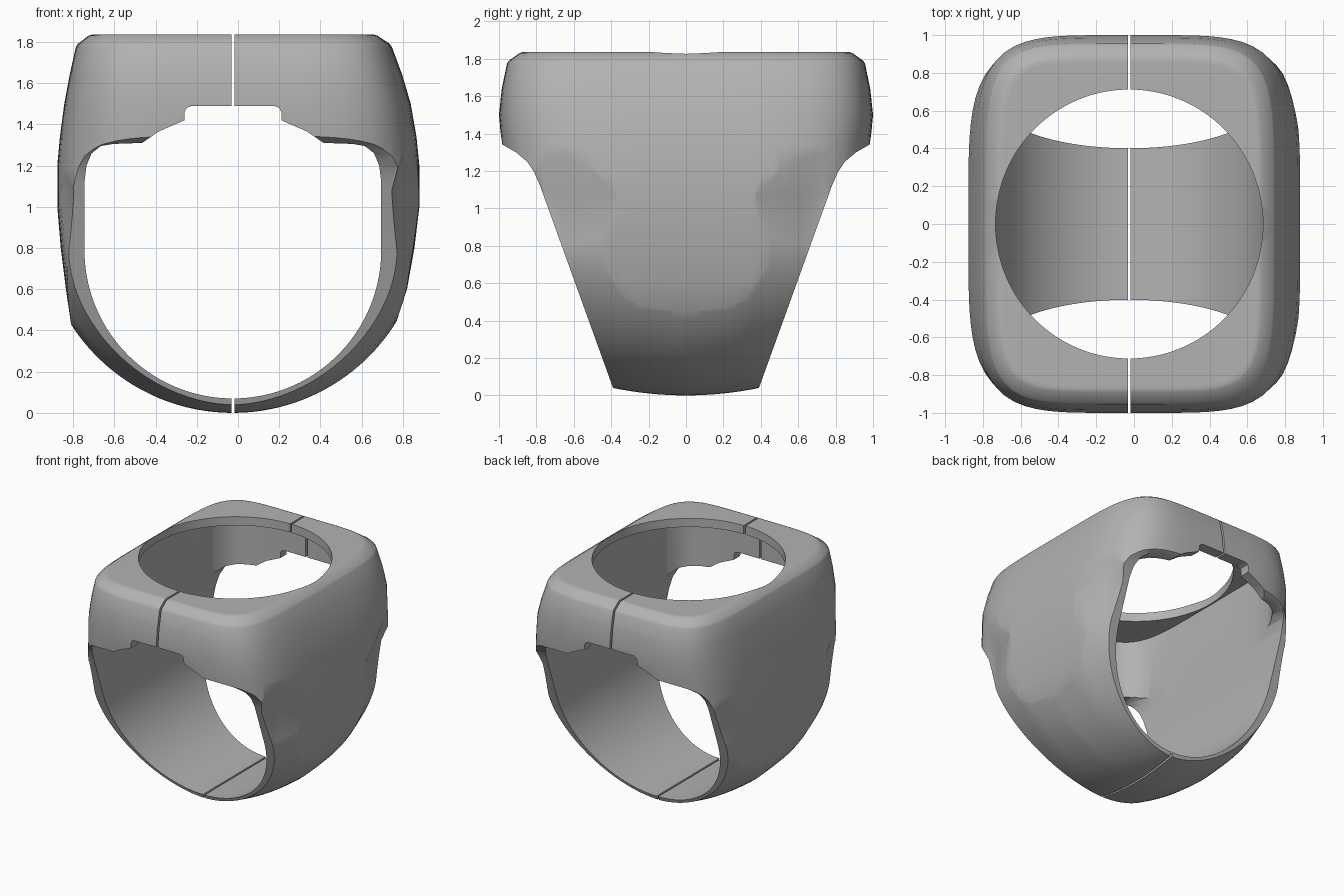
import bpy, bmesh
from math import sin, cos, pi, radians

old = bpy.data.objects.get("Cube")
if old:
    bpy.data.objects.remove(old, do_unlink=True)

CX = -0.025  # centre line of bore, top hole and split

grey = bpy.data.materials.new("plain_grey")
grey.use_nodes = True
grey.diffuse_color = (0.45, 0.45, 0.45, 1)
grey.node_tree.nodes["Principled BSDF"].inputs["Base Color"].default_value = (0.45, 0.45, 0.45, 1)


def loft(name, rings):
    """Closed solid through a list of equally long point rings."""
    bm = bmesh.new()
    rows = [[bm.verts.new(p) for p in ring] for ring in rings]
    n = len(rows[0])
    for lo, hi in zip(rows, rows[1:]):
        for i in range(n):
            j = (i + 1) % n
            bm.faces.new((lo[i], lo[j], hi[j], hi[i]))
    bm.faces.new(rows[0])
    bm.faces.new(rows[-1])
    bmesh.ops.recalc_face_normals(bm, faces=bm.faces)
    mesh = bpy.data.meshes.new(name)
    bm.to_mesh(mesh)
    bm.free()
    mesh.materials.append(grey)
    obj = bpy.data.objects.new(name, mesh)
    bpy.context.collection.objects.link(obj)
    return obj


def superellipse(cx, a, b, n, z, count=112):
    ring = []
    for i in range(count):
        t = 2 * pi * i / count
        c, s = cos(t), sin(t)
        r = (abs(c) ** n + abs(s) ** n) ** (-1 / n)
        ring.append((cx + a * r * c, b * r * s, z))
    return ring


def combine(target, tool, operation):
    mod = target.modifiers.new("cut", 'BOOLEAN')
    mod.operation = operation
    mod.solver = 'EXACT'
    mod.object = tool
    tool.hide_render = True
    bpy.context.view_layer.objects.active = target
    bpy.ops.object.modifier_apply(modifier=mod.name)
    bpy.data.objects.remove(tool, do_unlink=True)


def mirrored(half, cx=0):
    return [(cx + u, v) for u, v in half] + [(cx - u, v) for u, v in reversed(half)]


def prism_y(name, profile, y=1.3):
    return loft(name, [[(u, s * y, v) for u, v in profile] for s in (-1, 1)])


def blend(table, t):
    """Smoothed interpolation between (position, value) pairs."""
    for (t0, v0), (t1, v1) in zip(table, table[1:]):
        if t <= t1:
            return v0 + (v1 - v0) * (t - t0) / (t1 - t0)
    return table[-1][1]


# Head: rounded block, rows of height, right edge, left edge, depth, squareness
rows = [(-0.05, -0.68, 0.63, 0.98, 4.5), (0.43, -0.81, 0.765, 0.98, 4.5),
        (0.6, -0.835, 0.82, 0.98, 4.5), (0.8, -0.86, 0.856, 0.98, 4.5),
        (1.0, -0.877, 0.88, 0.98, 4.5), (1.2, -0.877, 0.88, 0.98, 4.5),
        (1.34, -0.864, 0.866, 0.986, 4.6), (1.5, -0.843, 0.838, 1.0, 4.8),
        (1.64, -0.817, 0.797, 0.985, 5), (1.775, -0.787, 0.747, 0.957, 5.3),
        (1.79, -0.778, 0.737, 0.947, 5.4), (1.83, -0.725, 0.678, 0.89, 5.8),
        (1.835, -0.71, 0.662, 0.875, 6), (1.835, -0.69, 0.642, 0.855, 6)]
ring = loft("ring_shell", [superellipse((l + r) / 2, (r - l) / 2, b, n, z) for z, l, r, b, n in rows])

# Band: bowed U sections that shrink towards a thin rim at front and back
widths = [(0, 0.932), (0.3, 0.928), (0.45, 0.876), (0.55, 0.842), (0.68, 0.785), (0.8, 0.765), (1.1, 0.74)]
middles = [(0, 0.93), (0.68, 0.8), (1.1, 0.8)]
sections = []
for k in range(-44, 45):
    y = k * 0.025
    d = abs(y)
    wide = sum(blend(widths, max(0, d + s)) for s in (-0.05, 0, 0.05)) / 3
    mid, low, power = blend(middles, d), 0.26 * d * d, 2 / (2 - 0.45 * d)
    arc = []
    for i in range(65):
        t = pi * i / 64
        side = 1 if i <= 32 else -1
        arc.append((CX - side * wide * abs(cos(t)) ** power, y, mid - (mid - low) * abs(sin(t)) ** power))
    left = [(CX - wide - 0.3, y, 2), (CX - wide, y, 1.08)]
    right = [(CX + wide, y, 1.08), (CX + wide + 0.3, y, 2)]
    sections.append(left + arc + right)
combine(ring, loft("band_form", sections), 'INTERSECT')

# Side taper: narrow at the bottom, flaring out under the head
taper = mirrored([(0.355, -0.06), (0.39, 0.04), (0.78, 1.12), (0.81, 1.19), (0.85, 1.25),
                  (0.91, 1.3), (0.98, 1.34), (1.1, 1.4), (1.1, 2)])
combine(ring, loft("taper_form", [[(x, u, v) for u, v in taper] for x in (-1.3, 1.3)]), 'INTERSECT')

# Finger opening with a stepped top edge
bore = [(0.72 * sin(pi / 2 * i / 40), 0.79 - 0.72 * cos(pi / 2 * i / 40)) for i in range(1, 41)]
step = [(0.72, 1.12), (0.71, 1.2), (0.685, 1.26), (0.64, 1.295), (0.58, 1.305), (0.44, 1.31),
        (0.36, 1.365), (0.235, 1.42), (0.235, 1.46), (0.225, 1.48), (0.2, 1.49)]
combine(ring, prism_y("opening_cutter", mirrored(bore + step, CX)), 'DIFFERENCE')

# Hollow inside the head, leaving a thin wall and top plate
hollow = loft("hollow_cutter", [superellipse(CX, 0.718, 0.912, 5.2, z) for z in (0.9, 1.765)])
combine(ring, hollow, 'DIFFERENCE')

# Round hole through the top plate
hole = loft("top_hole_cutter", [superellipse(CX, 0.708, 0.712, 2, z) for z in (1.6, 2)])
combine(ring, hole, 'DIFFERENCE')

# Thin split that divides the ring into two halves
split = [(0.0075, -0.3), (0.0075, 2.1)]
combine(ring, prism_y("split_cutter", mirrored(split, CX)), 'DIFFERENCE')

bpy.ops.object.select_all(action='DESELECT')
ring.select_set(True)
bpy.context.view_layer.objects.active = ring
bpy.ops.object.shade_smooth_by_angle(angle=radians(32))
